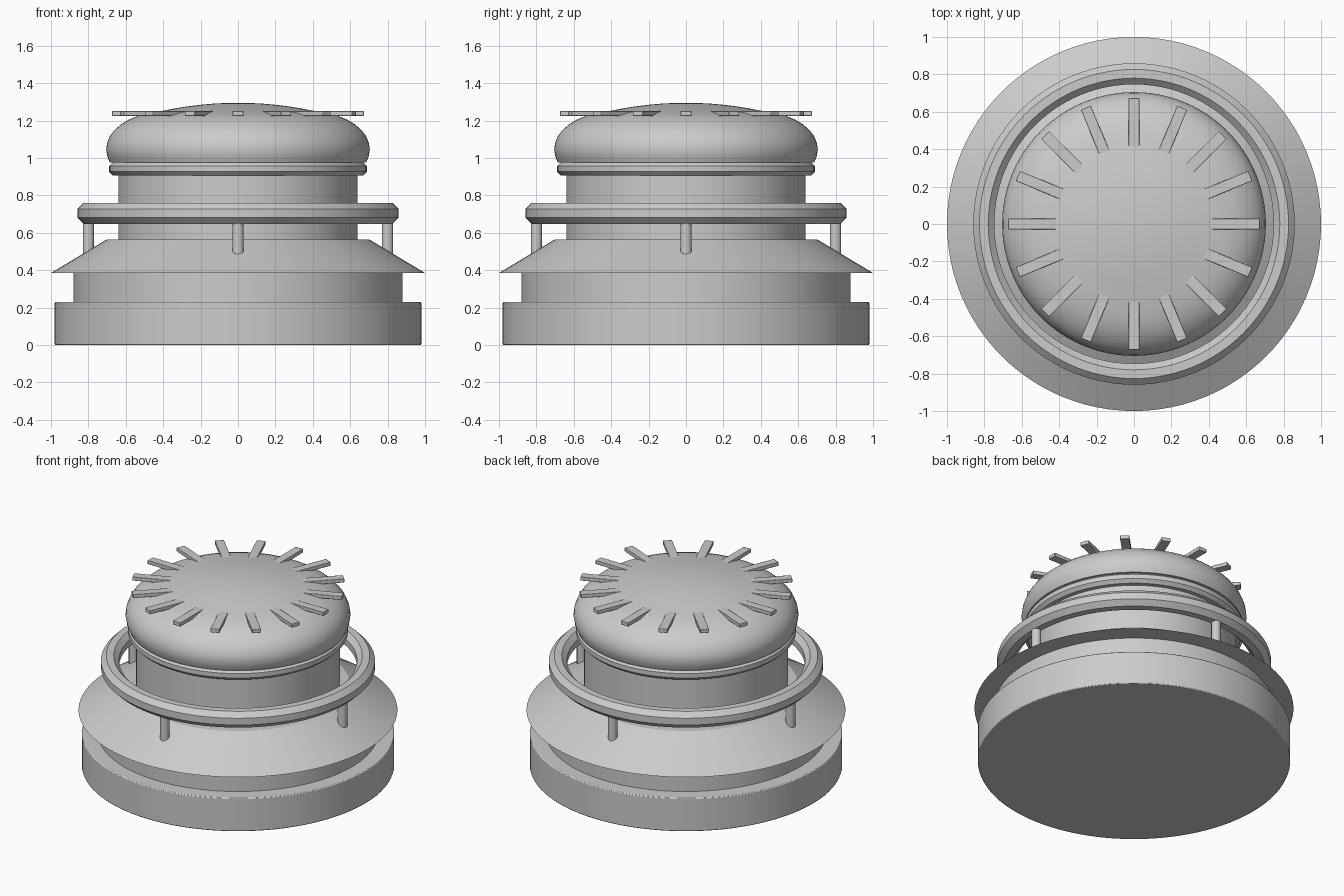
import bpy
import math
from math import cos, sin, pi, radians

SEGMENTS = 96

old = bpy.data.objects.get("Cube")
if old:
    bpy.data.objects.remove(old, do_unlink=True)

metal = bpy.data.materials.new("plain grey")
metal.use_nodes = True
grey = (0.6, 0.6, 0.6, 1)
metal.diffuse_color = grey
metal.node_tree.nodes["Principled BSDF"].inputs["Base Color"].default_value = grey


def finish(obj, name, bevel=0, smooth=30):
    obj.name = name
    obj.data.materials.append(metal)
    if bevel:
        mod = obj.modifiers.new("Soft edges", "BEVEL")
        mod.width = bevel
        mod.segments = 2
    if smooth:
        bpy.ops.object.shade_smooth_by_angle(angle=radians(smooth))
    return obj


def drum(name, radius, bottom, top, top_radius=None, bevel=0.0, sides=SEGMENTS):
    """Upright cylinder or cone between two heights."""
    bpy.ops.mesh.primitive_cone_add(
        vertices=sides, radius1=radius,
        radius2=radius if top_radius is None else top_radius,
        depth=top - bottom, location=(0, 0, (bottom + top) / 2))
    return finish(bpy.context.object, name, bevel)


def lathe(name, profile, closed=False):
    """Spin (radius, height) points about z; a zero radius makes a pole."""
    verts, rings = [], []
    for r, z in profile:
        count = SEGMENTS if r > 0 else 1
        rings.append([len(verts) + i for i in range(count)])
        verts += [(r * cos(2 * pi * i / SEGMENTS), r * sin(2 * pi * i / SEGMENTS), z)
                  for i in range(count)]
    faces = []
    pairs = list(zip(rings, rings[1:] + rings[:1]))
    for a, b in pairs if closed else pairs[:-1]:
        for i in range(SEGMENTS):
            j = (i + 1) % SEGMENTS
            quad = [a[i % len(a)], a[j % len(a)], b[j % len(b)], b[i % len(b)]]
            faces.append(list(dict.fromkeys(quad)))
    mesh = bpy.data.meshes.new(name)
    mesh.from_pydata(verts, [], faces)
    obj = bpy.data.objects.new(name, mesh)
    bpy.context.collection.objects.link(obj)
    bpy.ops.object.select_all(action="DESELECT")
    obj.select_set(True)
    bpy.context.view_layer.objects.active = obj
    return finish(obj, name)


def octagon_ring(name, radius, height, thickness):
    """Ring with an eight-sided section, flat side up."""
    angles = [pi / 8 + k * pi / 4 for k in range(8)]
    return lathe(name, [(radius + thickness * cos(a), height + thickness * sin(a))
                        for a in angles], closed=True)


# Stepped base, sloping skirt and central body
drum("base", 0.98, 0, 0.23, bevel=0.006)
drum("base_step", 0.88, 0.22, 0.39, bevel=0.006)
drum("skirt", 1.0, 0.385, 0.565, top_radius=0.70)
drum("body", 0.64, 0.55, 0.95, bevel=0.006)

# Guard ring on four posts
octagon_ring("guard_ring", 0.803, 0.704, 0.061)
for i in range(4):
    post = drum(f"post_{i + 1}", 0.03, 0.44, 0.68, sides=24)
    post.location.x = 0.80 * cos(i * pi / 2)
    post.location.y = 0.80 * sin(i * pi / 2)

# Lip under the cap, then the rounded cap
octagon_ring("cap_lip", 0.652, 0.942, 0.04)
edge = [(0.0, 0.975), (0.685, 0.975), (0.698, 1.005), (0.705, 1.045),
        (0.70, 1.08), (0.685, 1.117), (0.66, 1.15), (0.625, 1.18),
        (0.58, 1.207), (0.53, 1.227), (0.47, 1.242), (0.40, 1.253)]
crown = [(0.40 * (1 - k / 6), 1.295 - 0.042 * (1 - k / 6) ** 2) for k in range(1, 7)]
lathe("cap", edge + crown)

# Radiating fins on the cap
for i in range(16):
    a = i * pi / 8
    bpy.ops.mesh.primitive_cube_add(
        size=1, location=(0.54 * cos(a), 0.54 * sin(a), 1.2375), rotation=(0, 0, a))
    fin = bpy.context.object
    fin.scale = (0.265, 0.058, 0.026)
    bpy.ops.object.transform_apply(location=False, rotation=False, scale=True)
    finish(fin, f"fin_{i + 1}", bevel=0.003)
